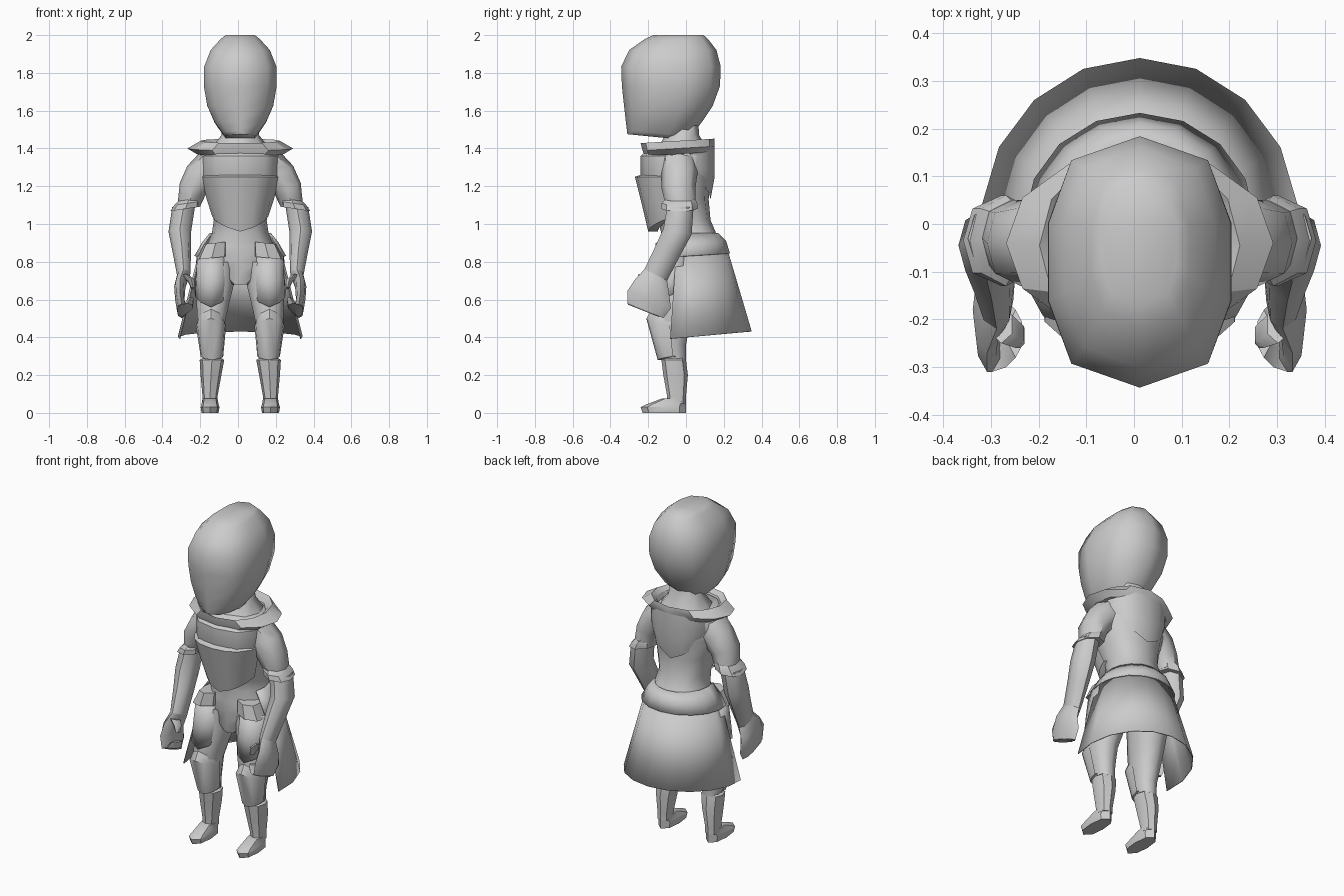
import bpy, bmesh
from math import sin, cos, radians, pi, copysign

cube = bpy.data.objects.get("Cube")
if cube:
    bpy.data.objects.remove(cube, do_unlink=True)

grey = bpy.data.materials.new("plain grey")
grey.use_nodes = True
grey.diffuse_color = (0.6, 0.6, 0.6, 1)
grey.node_tree.nodes["Principled BSDF"].inputs["Base Color"].default_value = grey.diffuse_color
AXIS = 0.012


def finish(name, bm, crease, thick):
    """Turn the bmesh into a grey object, smooth below the crease angle."""
    bmesh.ops.recalc_face_normals(bm, faces=bm.faces)
    mesh = bpy.data.meshes.new(name)
    bm.to_mesh(mesh)
    bm.free()
    mesh.materials.append(grey)
    part = bpy.data.objects.new(name, mesh)
    bpy.context.collection.objects.link(part)
    if thick:
        shell = part.modifiers.new("thickness", "SOLIDIFY")
        shell.thickness = thick
        shell.offset = 0
    bpy.ops.object.select_all(action="DESELECT")
    part.select_set(True)
    bpy.context.view_layer.objects.active = part
    bpy.ops.object.shade_smooth_by_angle(angle=radians(crease))


def ring(z, wide, front, back, x=0, lean=0, pitch=0, drop=0):
    """Cross-section: lean slopes it sideways, pitch fore and aft, drop lowers the middle of an arc."""
    def point(angle, middle, roundness):
        dx = wide * copysign(abs(sin(angle)) ** roundness, sin(angle))
        dy = (front - back) / 2 * cos(angle)
        return x + dx, (front + back) / 2 + dy, z + lean * dx + pitch * dy - drop * middle
    return point


def loft(name, *rings, sides=8, roundness=0.8, arc=None, mirror=1, crease=45, thick=0, loop=False):
    """Skin the rings; arc makes an open sheet, loop joins the last ring to the first."""
    bm = bmesh.new()
    start, end = arc or (0, 360)
    loops = []
    for section in rings:
        verts = []
        for i in range(sides + 1 if arc else sides):
            t = i / sides
            px, py, pz = section(radians(start + (end - start) * t), 1 - abs(2 * t - 1), roundness)
            verts.append(bm.verts.new((mirror * px + AXIS, py, pz)))
        loops.append(verts)
    pairs = list(zip(loops, loops[1:]))
    if loop:
        pairs.append((loops[-1], loops[0]))
    for low, high in pairs:
        for i in range(sides):
            j = (i + 1) % len(low)
            bm.faces.new((low[i], low[j], high[j], high[i]))
    if not arc and not loop:
        bm.faces.new(loops[0])
        bm.faces.new(loops[-1])
    finish(name, bm, crease, thick)


def head_ring(t):
    """Egg outline: widest above the middle, narrow jaw, face reaching forward to the chin."""
    upper = max(0, (t - 0.6) / 0.4)
    lower = max(0, (0.6 - t) / 0.6)
    return ring(z=1.46 + 0.54 * t,
                wide=0.2 * (1 - 0.6 * max(upper, lower) ** 2.5),
                front=-0.345 * (1 - upper ** 3 / 2 - lower / 10),
                back=0.185 * (1 - upper ** 3 / 2 - lower ** 2),
                pitch=-lower ** 4 / 10)


# Head and neck
loft("head", *[head_ring((1 - cos(pi * i / 8)) / 2) for i in range(9)],
     sides=10, roundness=0.6, crease=60)
loft("neck",
     ring(z=1.37, wide=.18, front=-.17, back=.13),
     ring(z=1.47, wide=.1, front=-.11, back=.07),
     ring(z=1.6, wide=.08, front=-.09, back=.06))

# Torso from the crotch up to the shoulders
loft("torso",
     ring(z=.68, wide=.05, front=-.12, back=.06),
     ring(z=.74, wide=.13, front=-.13, back=.13),
     ring(z=.81, wide=.2, front=-.13, back=.18),
     ring(z=.88, wide=.18, front=-.14, back=.2),
     ring(z=.95, wide=.15, front=-.13, back=.16),
     ring(z=1.02, wide=.14, front=-.15, back=.13),
     ring(z=1.13, wide=.17, front=-.19, back=.12),
     ring(z=1.25, wide=.21, front=-.24, back=.13),
     ring(z=1.36, wide=.21, front=-.24, back=.14),
     ring(z=1.41, wide=.15, front=-.19, back=.12), sides=12, roundness=0.7)

# Breastplate with a pointed lower edge, and a pointed hood on the back
loft("breastplate",
     ring(z=1.26, wide=.2, front=-.24, back=.13),
     ring(z=1.25, wide=.21, front=-.27, back=.13),
     ring(z=1.13, wide=.18, front=-.24, back=.12),
     ring(z=1.04, wide=.15, front=-.2, back=.12, drop=.08),
     ring(z=1.04, wide=.13, front=-.15, back=.12, drop=.08), arc=(-80, 80))
loft("back_hood",
     ring(z=1.41, wide=.2, front=-.2, back=.15),
     ring(z=1.32, wide=.2, front=-.2, back=.15, drop=.08),
     ring(z=1.27, wide=.18, front=-.2, back=.13, drop=.14), arc=(105, 255))

# Broad collar around the neck
loft("collar",
     ring(z=1.44, wide=.21, front=-.24, back=.15, pitch=.06),
     ring(z=1.4, wide=.28, front=-.23, back=.15, pitch=.06),
     ring(z=1.37, wide=.23, front=-.22, back=.14, pitch=.06),
     ring(z=1.37, wide=.16, front=-.19, back=.11, pitch=.06),
     ring(z=1.42, wide=.18, front=-.21, back=.13, pitch=.06),
     sides=12, roundness=0.9, loop=True, crease=30)

# Flared belt and the long rear skirt
loft("belt",
     ring(z=.95, wide=.16, front=-.17, back=.17),
     ring(z=.9, wide=.2, front=-.21, back=.21, pitch=.04),
     ring(z=.83, wide=.24, front=-.23, back=.23, pitch=.06),
     sides=10, arc=(70, 290), roundness=1, thick=.006, crease=60)
loft("skirt",
     ring(z=.84, wide=.22, front=-.22, back=.22, pitch=.06),
     ring(z=.4, wide=.33, front=-.345, back=.345, pitch=.09),
     sides=10, arc=(76, 284), roundness=1, thick=.006, crease=60)

for mirror, side in ((1, "left"), (-1, "right")):
    # Flat hip pouches and hanging guards beside the open front
    loft(side + "_hip_pouch",
         ring(z=.9, x=.13, wide=.06, front=-.16, back=.02, lean=-.1),
         ring(z=.82, x=.15, wide=.08, front=-.17, back=.02, lean=-.1),
         roundness=0.5, mirror=mirror, crease=30)
    loft(side + "_thigh_guard",
         ring(z=.83, x=.15, wide=.08, front=-.15, back=.09),
         ring(z=.7, x=.15, wide=.085, front=-.17, back=.08),
         ring(z=.64, x=.155, wide=.085, front=-.18, back=.06, drop=.08),
         sides=6, arc=(-100, 100), roundness=0.7, mirror=mirror, thick=.006, crease=50)

    # Legs
    loft(side + "_thigh",
         ring(z=.8, x=.12, wide=.1, front=-.14, back=.13),
         ring(z=.68, x=.13, wide=.1, front=-.15, back=.1),
         ring(z=.58, x=.145, wide=.09, front=-.17, back=.06),
         ring(z=.47, x=.155, wide=.075, front=-.18, back=.02),
         ring(z=.36, x=.15, wide=.06, front=-.15, back=0),
         ring(z=.28, x=.15, wide=.05, front=-.12, back=0), sides=10, mirror=mirror)
    loft(side + "_knee_guard",
         ring(z=.49, x=.155, wide=.07, front=-.18, back=.02, drop=-.06),
         ring(z=.46, x=.155, wide=.08, front=-.21, back=.02, drop=-.04),
         ring(z=.3, x=.15, wide=.06, front=-.15, back=0, drop=.02),
         ring(z=.3, x=.15, wide=.05, front=-.12, back=0, drop=.02),
         sides=6, arc=(-95, 95), mirror=mirror)
    loft(side + "_boot",
         ring(z=.05, x=.16, wide=.04, front=-.1, back=0),
         ring(z=.09, x=.16, wide=.04, front=-.1, back=0),
         ring(z=.2, x=.155, wide=.055, front=-.12, back=.01),
         ring(z=.28, x=.15, wide=.065, front=-.13, back=0),
         ring(z=.29, x=.15, wide=.05, front=-.12, back=0), mirror=mirror)
    loft(side + "_foot",
         ring(z=0, x=.16, wide=.045, front=-.23, back=0),
         ring(z=.03, x=.16, wide=.05, front=-.24, back=0),
         ring(z=.045, x=.16, wide=.045, front=-.21, back=0),
         ring(z=.075, x=.16, wide=.04, front=-.13, back=0),
         roundness=0.7, mirror=mirror, crease=35)

    # Arms
    loft(side + "_sleeve",
         ring(z=1.31, x=.13, wide=.09, front=-.14, back=.06, lean=.7),
         ring(z=1.26, x=.2, wide=.08, front=-.13, back=.06, lean=.6),
         ring(z=1.19, x=.25, wide=.07, front=-.13, back=.05, lean=.4),
         ring(z=1.11, x=.27, wide=.06, front=-.11, back=.05, lean=.2), mirror=mirror, crease=50)
    loft(side + "_cuff",
         ring(z=1.13, x=.27, wide=.06, front=-.11, back=.05, lean=-.15),
         ring(z=1.11, x=.28, wide=.07, front=-.13, back=.06, lean=-.15),
         ring(z=1.08, x=.29, wide=.08, front=-.13, back=.06, lean=-.15),
         ring(z=1.08, x=.29, wide=.05, front=-.1, back=.04, lean=-.15), mirror=mirror, crease=30)
    loft(side + "_forearm",
         ring(z=1.09, x=.3, wide=.06, front=-.1, back=.04),
         ring(z=.96, x=.32, wide=.06, front=-.12, back=.03, pitch=-.2),
         ring(z=.86, x=.31, wide=.05, front=-.16, back=-.03, pitch=-.4),
         ring(z=.73, x=.3, wide=.035, front=-.22, back=-.1, pitch=-.5), mirror=mirror, crease=50)

    # Cupped hands with a thumb and curled fingers
    loft(side + "_palm",
         ring(z=.73, x=.3, wide=.035, front=-.22, back=-.1, pitch=-.5),
         ring(z=.67, x=.32, wide=.03, front=-.27, back=-.09, pitch=-.4),
         ring(z=.6, x=.32, wide=.025, front=-.31, back=-.08, pitch=-.4),
         ring(z=.54, x=.31, wide=.025, front=-.31, back=-.12, pitch=-.4), mirror=mirror)
    loft(side + "_fingers",
         ring(z=.54, x=.31, wide=.025, front=-.31, back=-.14, pitch=-.4),
         ring(z=.56, x=.28, wide=.03, front=-.3, back=-.16, pitch=-.3),
         ring(z=.6, x=.26, wide=.015, front=-.28, back=-.18, pitch=-.3), sides=6, mirror=mirror)
    loft(side + "_thumb",
         ring(z=.72, x=.29, wide=.025, front=-.25, back=-.17, pitch=-.4),
         ring(z=.7, x=.26, wide=.02, front=-.26, back=-.2, pitch=-.3),
         ring(z=.66, x=.25, wide=.01, front=-.26, back=-.22, pitch=-.3), sides=6, mirror=mirror)
